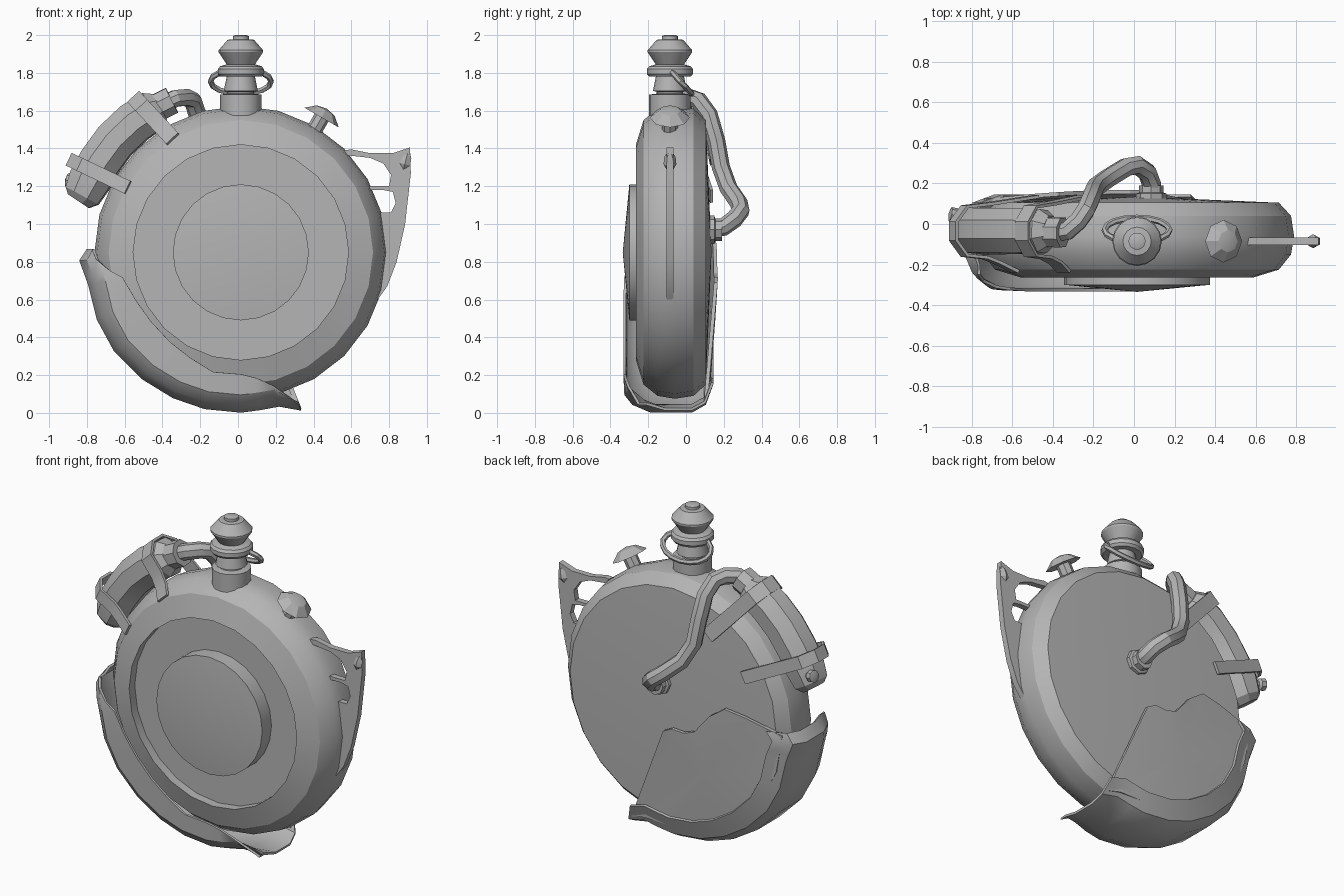
import bpy, bmesh
from math import sin, cos, pi, radians
from mathutils import Vector, Matrix

cube = bpy.data.objects.get("Cube")
if cube:
    bpy.data.objects.remove(cube)

grey = bpy.data.materials.new("plain grey")
grey.use_nodes = True
grey.diffuse_color = (0.46, 0.46, 0.46, 1)
grey.node_tree.nodes["Principled BSDF"].inputs["Base Color"].default_value = (0.46, 0.46, 0.46, 1)

CX, CY, CZ = 0.015, -0.085, 0.85   # body centre


def finish(name, bm, thickness=0, angle=30):
    bmesh.ops.remove_doubles(bm, verts=bm.verts, dist=0.0001)
    bmesh.ops.recalc_face_normals(bm, faces=bm.faces)
    mesh = bpy.data.meshes.new(name)
    bm.to_mesh(mesh)
    bm.free()
    ob = bpy.data.objects.new(name, mesh)
    bpy.context.collection.objects.link(ob)
    mesh.materials.append(grey)
    bpy.ops.object.select_all(action='DESELECT')
    ob.select_set(True)
    bpy.context.view_layer.objects.active = ob
    if thickness:
        mod = ob.modifiers.new("thickness", 'SOLIDIFY')
        mod.thickness = thickness
        mod.offset = 0
        bpy.ops.object.modifier_apply(modifier=mod.name)
    bpy.ops.object.shade_smooth_by_angle(angle=radians(angle))
    return ob


def loft(name, rings, around=True, along=False, caps=False, **kw):
    """Skin a list of equal-length point rings."""
    bm = bmesh.new()
    vs = [[bm.verts.new(p) for p in ring] for ring in rings]
    n, m = len(vs), len(vs[0])
    for i in range(n if along else n - 1):
        for j in range(m if around else m - 1):
            a, b, k = vs[i], vs[(i + 1) % n], (j + 1) % m
            bm.faces.new((a[j], a[k], b[k], b[j]))
    if caps:
        bm.faces.new(vs[0])
        bm.faces.new(vs[-1])
    return finish(name, bm, **kw)


def lathe(name, profile, origin, axis, sides=16, **kw):
    """Turn a (radius, height) profile about an axis."""
    mat = Matrix.Translation(origin) @ Vector(axis).to_track_quat('Z', 'Y').to_matrix().to_4x4()
    rings = [[mat @ Vector((r * cos(2 * pi * j / sides), r * sin(2 * pi * j / sides), h))
              for j in range(sides)] for r, h in profile]
    return loft(name, rings, **kw)


def tube(name, path, radii, sides=8, closed=False, **kw):
    """Sweep a regular polygon along a path."""
    pts = [Vector(p) for p in path]
    n = len(pts)
    rings, side = [], None
    for i, p in enumerate(pts):
        if closed:
            t = pts[(i + 1) % n] - pts[i - 1]
        else:
            t = pts[min(i + 1, n - 1)] - pts[max(i - 1, 0)]
        t.normalize()
        side = t.orthogonal() if side is None else side - t * side.dot(t)
        side.normalize()
        up = t.cross(side)
        r = radii[i] if isinstance(radii, (list, tuple)) else radii
        rings.append([p + r * (side * cos(2 * pi * (j + .5) / sides) + up * sin(2 * pi * (j + .5) / sides))
                      for j in range(sides)])
    return loft(name, rings, along=closed, caps=not closed, **kw)


def plate(name, outline, thickness, depth, domed=False):
    """Outline in x and z, placed at a depth in y that may follow a shallow dome."""
    bm = bmesh.new()
    face = bm.faces.new([bm.verts.new((x, 0, z)) for x, z in outline])
    if domed:
        bmesh.ops.poke(bm, faces=[face])
    for v in bm.verts:
        v.co.y = depth - (.08 * ((v.co.x - CX) ** 2 + (v.co.z - CZ) ** 2) if domed else 0)
    return finish(name, bm, thickness)


# round flask body with a grooved front and a raised centre disc
lathe("flask_body", [(0, .335), (.36, .30), (.36, .21), (.57, .21), (.57, .265), (.70, .225),
                     (.76, .15), (.775, .06), (.76, -.04), (.70, -.105), (0, -.135)],
      (CX, 0, CZ), (0, -1, 0), sides=24)

# neck and stopper
lathe("neck", [(0, 1.55), (.11, 1.55), (.11, 1.685), (.07, 1.69), (.07, 1.70), (.09, 1.705),
               (.075, 1.78), (.11, 1.78), (.122, 1.795), (.122, 1.82), (.11, 1.835), (.075, 1.845),
               (.118, 1.91), (.118, 1.92), (.07, 1.975), (.042, 1.978), (.042, 1.995), (.03, 2), (0, 2)],
      (CX, CY, 0), (0, 0, 1), sides=16)
tube("neck_wire_loop", [(CX + .16 * cos(a), -.03 - .06 * sin(a), 1.755 + .065 * sin(a))
                        for a in (2 * pi * i / 16 for i in range(16))], .016, sides=6, closed=True)

# push button
lathe("button", [(0, 0), (.042, 0), (.042, .125), (.105, .125), (.055, .168), (0, .18)],
      (.38, CY, 1.455), (.5, 0, .87), sides=8, angle=15)

# side fin with two openings against the body
plate("side_fin", [(.52, 1.385), (.60, 1.395), (.70, 1.375), (.82, 1.375), (.91, 1.405), (.915, 1.27),
                   (.885, 1.0), (.84, .80), (.79, .67), (.74, .60), (.68, .75), (.70, 1.05), (.76, 1.06),
                   (.81, 1.06), (.835, 1.11), (.82, 1.17), (.77, 1.18), (.66, 1.18), (.66, 1.20),
                   (.80, 1.20), (.81, 1.26), (.77, 1.32), (.70, 1.35), (.52, 1.37)], .036, CY)
lathe("fin_tip", [(0, -.09), (.034, -.03), (.03, .01), (0, .06)], (.89, CY, 1.345), (.25, 0, 1), sides=6)

# curved tank, end knob and pipe collar
tube("tank", [(-.845, -.035, 1.12), (-.825, -.035, 1.15), (-.785, -.035, 1.23), (-.73, -.035, 1.33),
              (-.65, -.035, 1.44), (-.55, -.035, 1.535), (-.45, -.035, 1.60), (-.41, -.035, 1.62)],
     [.07, .105, .12, .12, .12, .12, .115, .08], angle=15)
lathe("tank_knob", [(0, 0), (.02, 0), (.02, .05), (.036, .06), (.036, .09), (0, .1)],
      (-.82, .03, 1.215), (-.95, .2, .2), sides=8)
tube("pipe_collar", [(-.44, -.04, 1.61), (-.35, -.042, 1.655)], .078, angle=15)

# bent pipe running to the back
tube("pipe", [(-.40, -.045, 1.635), (-.33, -.035, 1.665), (-.275, .015, 1.67), (-.24, .065, 1.655),
              (-.215, .12, 1.58), (-.20, .16, 1.44), (-.185, .185, 1.30), (-.13, .225, 1.19),
              (-.04, .28, 1.11), (.015, .29, 1.07), (.065, .255, 1.025), (.085, .20, .985),
              (.085, .10, .97)], .048)
lathe("pipe_socket", [(.075, .1), (.075, .15), (.06, .155), (.06, .19), (0, .19)],
      (.085, 0, .97), (0, 1, 0), sides=8)


# straps folded over the tank, reaching both faces of the body
def strap(name, start, inward, half_width, front_end):
    start, d = Vector(start), Vector(inward).normalized()
    across = Vector((-d.z, 0, d.x)) * half_width
    fold = [(front_end, -.235), (.24, -.19), (.17, -.165), (.06, -.155), (0, -.08), (0, .01),
            (.06, .085), (.2, .10), (.45, .135)]
    rows = [start + d * u + Vector((0, y, 0)) for u, y in fold]
    loft(name, [[p - across, p + across] for p in rows], around=False, thickness=.016)


strap("lower_strap", (-.89, 0, 1.34), (.9, 0, -.43), .037, .34)
strap("upper_strap", (-.55, 0, 1.67), (.68, 0, -.73), .043, .30)

# cover wrapped round the lower rim: angle, front lip radius, outer radius, front depth
cover = [(179, .78, .81, -.25), (183, .76, .85, -.28), (188, .70, .83, -.31), (192, .64, .82, -.32),
         (205, .61, .835, -.325), (218, .60, .845, -.325), (232, .605, .845, -.325), (245, .62, .845, -.325),
         (257, .65, .845, -.325), (270, .645, .842, -.325), (277, .67, .835, -.32),
         (284, .73, .835, -.305), (291, .86, .89, -.25)]
rings = []
for deg, lip, out, front in cover:
    section = [(lip, front), (max(out - .09, lip), front + .005), (max(out - .04, lip), front + .045),
               (out, front + .14), (out, .03), (out - .04, .10), (out - .15, .14)]
    c, s = cos(radians(deg)), sin(radians(deg))
    rings.append([(CX + r * c, y, CZ + r * s) for r, y in section])
loft("rim_cover", rings, around=False, thickness=.014)

# cover flap on the back
plate("back_flap", [(.29, .08), (.04, .69), (-.02, .72), (-.10, .715), (-.17, .74), (-.27, .86), (-.37, .93),
                    (-.5, .91), (-.74, .85), (-.70, .62), (-.59, .40), (-.43, .24), (-.23, .14),
                    (0, .10), (.2, .10)], .02, .16, domed=True)
